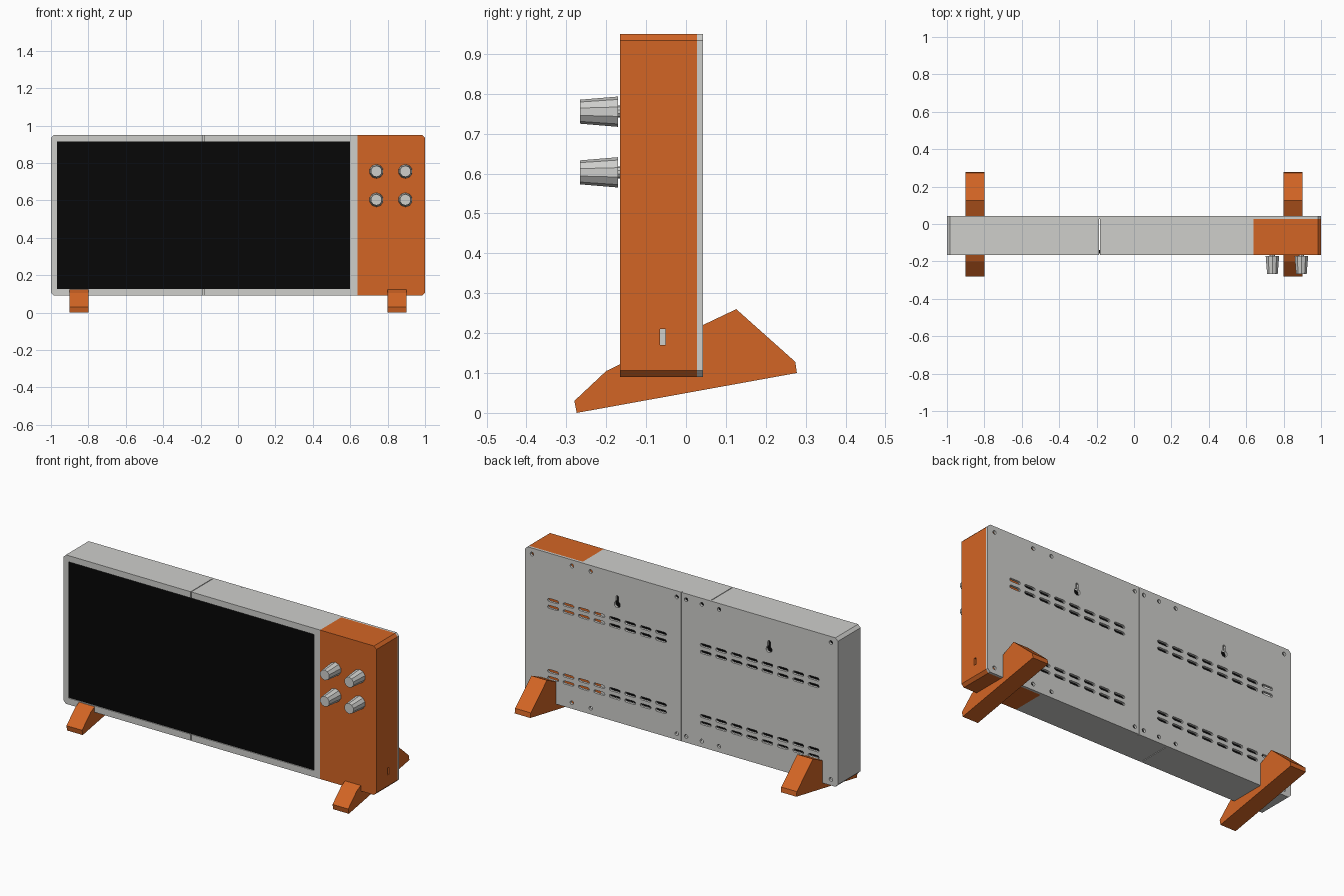
import bpy, bmesh, math

cube = bpy.data.objects.get("Cube")
if cube:
    bpy.data.objects.remove(cube, do_unlink=True)


def material(name, rgb):
    m = bpy.data.materials.new(name)
    m.use_nodes = True
    m.diffuse_color = (*rgb, 1)
    m.node_tree.nodes["Principled BSDF"].inputs["Base Color"].default_value = (*rgb, 1)
    return m


GREY = material("light grey plastic", (0.62, 0.62, 0.6))
ORANGE = material("orange plastic", (0.65, 0.13, 0.018))
BLACK = material("black glass", (0.002, 0.002, 0.002))

FRONT, SPLIT, BACK = -0.165, 0.028, 0.042
BOTTOM, TOP, CHAMFER = 0.09, 0.95, 0.016


def prisms(name, profiles, lo, hi, mat, axis="y"):
    """Extrude 2D profiles along y (points are x, z) or along x (points are y, z)."""
    bm = bmesh.new()
    for pts in profiles:
        def place(t):
            return [bm.verts.new((a, t, b) if axis == "y" else (t, a, b)) for a, b in pts]
        v0, v1 = place(lo), place(hi)
        bm.faces.new(v0)
        bm.faces.new(v1[::-1])
        for i in range(len(pts)):
            j = (i + 1) % len(pts)
            bm.faces.new((v0[j], v0[i], v1[i], v1[j]))
    bmesh.ops.recalc_face_normals(bm, faces=bm.faces)
    mesh = bpy.data.meshes.new(name)
    bm.to_mesh(mesh)
    bm.free()
    mesh.materials.append(mat)
    obj = bpy.data.objects.new(name, mesh)
    bpy.context.collection.objects.link(obj)
    return obj


def rect(x0, x1, z0, z1, left=0, right=0):
    """Rectangle with optional chamfers on its low-x and high-x corners."""
    pts = []
    pts += [(x0, z0 + left), (x0 + left, z0)] if left else [(x0, z0)]
    pts += [(x1 - right, z0), (x1, z0 + right)] if right else [(x1, z0)]
    pts += [(x1, z1 - right), (x1 - right, z1)] if right else [(x1, z1)]
    pts += [(x0 + left, z1), (x0, z1 - left)] if left else [(x0, z1)]
    return pts


def arc(cx, cz, r, start, end, n):
    return [(cx + r * math.cos(math.radians(start + (end - start) * i / n)),
             cz + r * math.sin(math.radians(start + (end - start) * i / n))) for i in range(n + 1)]


def circle(cx, cz, r, n=12):
    return arc(cx, cz, r, 0, 360, n)[:-1]


def slot(cx, cz, w, h):
    r = h / 2
    return arc(cx + w / 2 - r, cz, r, -90, 90, 4) + arc(cx - w / 2 + r, cz, r, 90, 270, 4)


def keyhole(cx, cz):
    return arc(cx, cz, 0.019, 120, 420, 10) + arc(cx, cz + 0.042, 0.009, 0, 180, 4)


def cut(targets, cutter):
    cutter.hide_render = True
    for obj in targets:
        mod = obj.modifiers.new("cut", "BOOLEAN")
        mod.operation, mod.solver, mod.object = "DIFFERENCE", "EXACT", cutter
        bpy.context.view_layer.objects.active = obj
        bpy.ops.object.modifier_apply(modifier=mod.name)
    bpy.data.objects.remove(cutter, do_unlink=True)


# Hollow case in three sections
SEAM, JOIN = -0.185, 0.64
case_left = prisms("case_left", [rect(-1, SEAM - 0.002, BOTTOM, TOP, left=CHAMFER)], FRONT, SPLIT, GREY)
case_middle = prisms("case_middle", [rect(SEAM + 0.002, JOIN, BOTTOM, TOP)], FRONT, SPLIT, GREY)
control_case = prisms("control_case", [rect(JOIN, 1, BOTTOM, TOP, right=CHAMFER)], FRONT, SPLIT, ORANGE)
cut([case_left, case_middle, control_case],
    prisms("cavity", [rect(-0.975, 0.975, BOTTOM + 0.025, TOP - 0.025)], FRONT + 0.025, 0.1, GREY))

# Screen set into the front opening
opening = rect(-0.968, 0.6, 0.127, 0.914)
cut([case_left, case_middle], prisms("opening", [opening], -0.3, FRONT + 0.05, GREY))
prisms("screen", [opening], FRONT + 0.006, FRONT + 0.025, BLACK)

# Small socket in the side of the control section
cut([control_case], prisms("socket", [rect(-0.065, -0.051, 0.17, 0.21)], 0.9, 1.1, GREY, "x"))

# Back panels with vents, hanging holes and screw holes
panels = [
    prisms("back_panel_left", [rect(0.001, 1, BOTTOM, TOP, right=CHAMFER)], SPLIT, BACK, GREY),
    prisms("back_panel_right", [rect(-1, -0.001, BOTTOM, TOP, left=CHAMFER)], SPLIT, BACK, GREY),
]
holes = []
for start in (0.82, -0.155):
    for col in range(8):
        for z in (0.68, 0.64, 0.27, 0.23):
            holes.append(slot(start - col * 0.0985, z, 0.07, 0.018))
holes += [keyhole(x, 0.77) for x in (0.41, -0.56)]
for x in (0.955, 0.7, 0.58, 0.03, -0.03, -0.13, -0.24, -0.955):
    holes += [circle(x, z, 0.011) for z in (BOTTOM + 0.035, TOP - 0.035)]
cut(panels, prisms("hole_cutter", holes, 0, 0.1, GREY))

# Feet, notched to carry the case
foot = [(-0.274, 0), (0.278, 0.1), (0.274, 0.128), (0.126, 0.26), (BACK, 0.22),
        (BACK, BOTTOM), (FRONT, BOTTOM), (FRONT, 0.122), (-0.2, 0.105), (-0.28, 0.03)]
for side, x in (("left", 0.85), ("right", -0.85)):
    prisms("foot_" + side, [foot], x - 0.05, x + 0.05, ORANGE, "x")

# Tapered faceted knobs on short shafts
for x in (0.74, 0.895):
    for z in (0.755, 0.603):
        for name, r1, r2, y0, y1 in (("knob", 0.038, 0.03, -0.17, -0.266),
                                     ("knob_shaft", 0.015, 0.015, -0.16, -0.175)):
            bpy.ops.mesh.primitive_cone_add(vertices=10, radius1=r1, radius2=r2, depth=y0 - y1,
                                            location=(x, (y0 + y1) / 2, z),
                                            rotation=(math.pi / 2, 0, 0))
            bpy.context.object.name = name
            bpy.context.object.data.materials.append(GREY)
